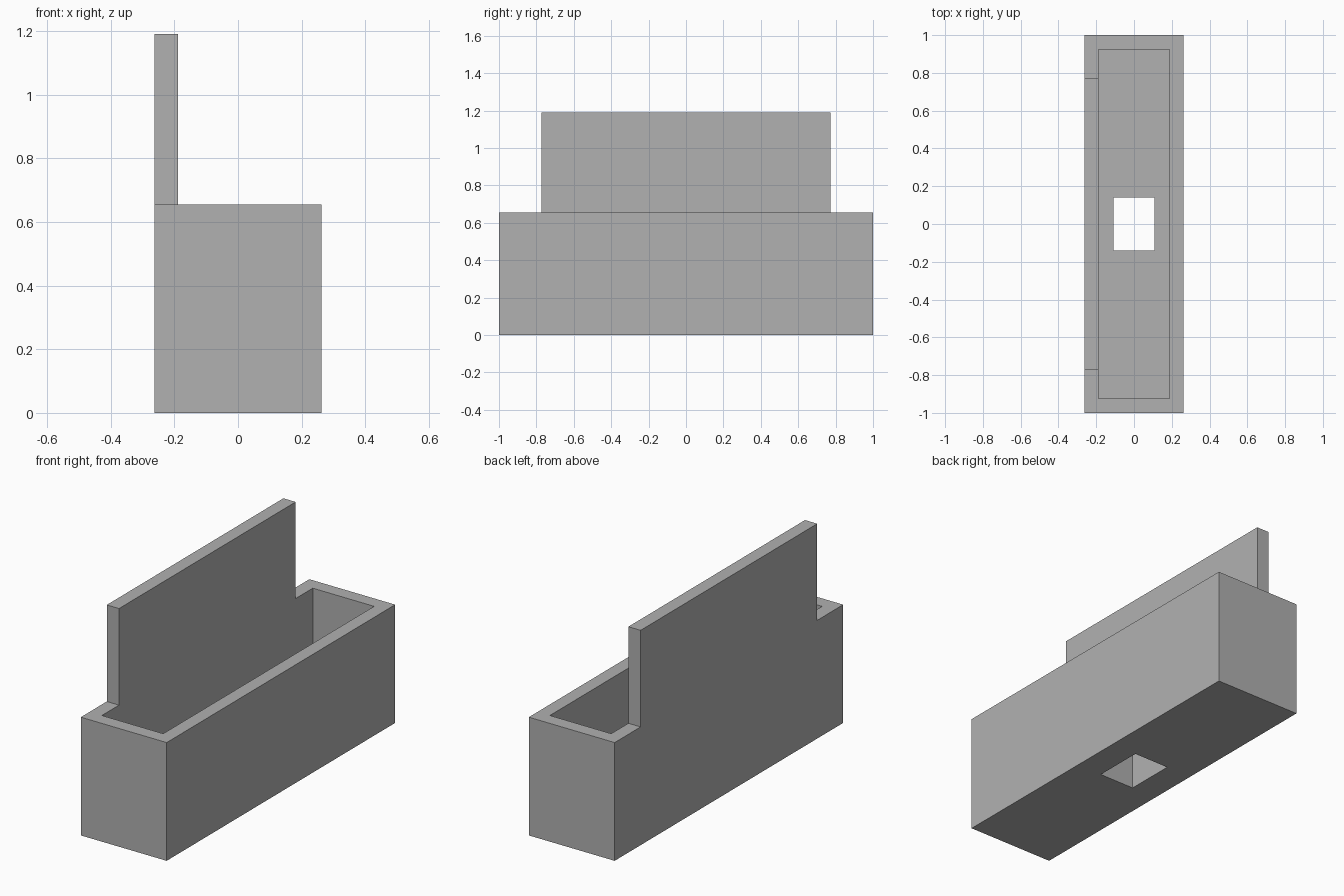
import bpy
import bmesh

if "Cube" in bpy.data.objects:
    bpy.data.objects.remove(bpy.data.objects["Cube"], do_unlink=True)

# Overall sizes
HALF_X, HALF_Y = 0.263, 1.0
INNER_X, INNER_Y = 0.188, 0.923
HOLE_X, HOLE_Y = 0.108, 0.14
FLOOR_Z, RIM_Z, TOP_Z = 0.27, 0.655, 1.19
PANEL_Y = 0.773

grey = bpy.data.materials.new("plain grey")
grey.use_nodes = True
colour = (0.44, 0.44, 0.44, 1)
grey.diffuse_color = colour
grey.node_tree.nodes["Principled BSDF"].inputs["Base Color"].default_value = colour


def rect(x0, x1, y, z):
    """Corners of a level rectangle, symmetric in y."""
    return [(x0, -y, z), (x1, -y, z), (x1, y, z), (x0, y, z)]


def loft(name, loops, closed=False):
    """Skin a stack of rectangles, either capped or joined end to start."""
    bm = bmesh.new()
    rings = [[bm.verts.new(p) for p in loop] for loop in loops]
    pairs = list(zip(rings, rings[1:]))
    if closed:
        pairs.append((rings[-1], rings[0]))
    else:
        bm.faces.new(rings[0])
        bm.faces.new(rings[-1])
    for a, b in pairs:
        for i in range(4):
            j = (i + 1) % 4
            bm.faces.new((a[i], a[j], b[j], b[i]))
    bmesh.ops.recalc_face_normals(bm, faces=bm.faces)
    mesh = bpy.data.meshes.new(name)
    bm.to_mesh(mesh)
    bm.free()
    mesh.materials.append(grey)
    obj = bpy.data.objects.new(name, mesh)
    bpy.context.collection.objects.link(obj)
    return obj


# Open trough: underside, outer walls, rim, inner walls, floor, drain hole
loft("trough", [
    rect(-HOLE_X, HOLE_X, HOLE_Y, 0),
    rect(-HALF_X, HALF_X, HALF_Y, 0),
    rect(-HALF_X, HALF_X, HALF_Y, RIM_Z),
    rect(-INNER_X, INNER_X, INNER_Y, RIM_Z),
    rect(-INNER_X, INNER_X, INNER_Y, FLOOR_Z),
    rect(-HOLE_X, HOLE_X, HOLE_Y, FLOOR_Z),
], closed=True)

# Upright panel standing flush on one long wall
loft("side_panel", [rect(-HALF_X, -INNER_X, PANEL_Y, z) for z in (RIM_Z, TOP_Z)])
